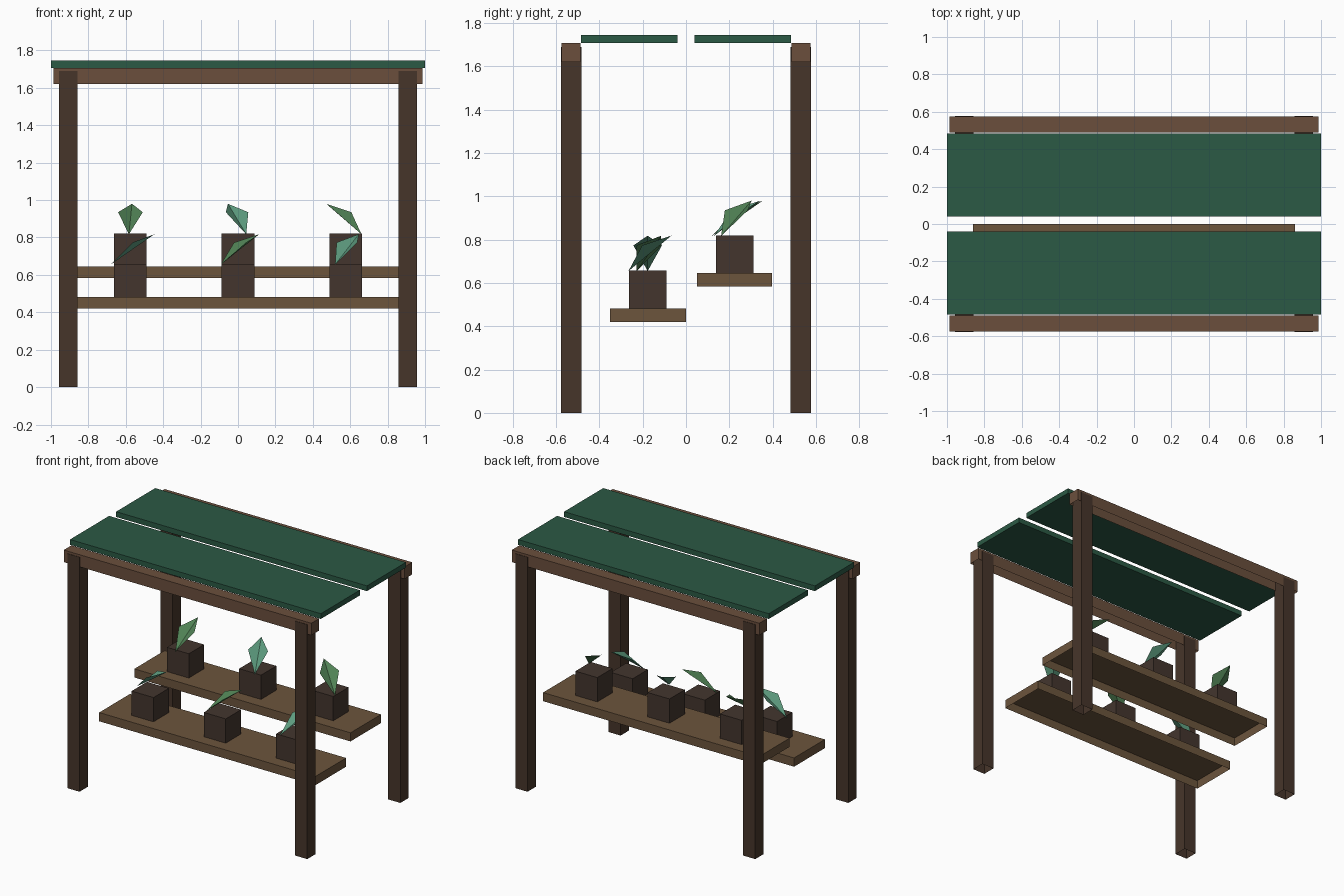
import bpy, bmesh, math

if "Cube" in bpy.data.objects:
    bpy.data.objects.remove(bpy.data.objects["Cube"])


def material(name, rgb):
    m = bpy.data.materials.new(name)
    m.diffuse_color = (*rgb, 1)
    m.use_nodes = True
    m.node_tree.nodes["Principled BSDF"].inputs["Base Color"].default_value = m.diffuse_color
    return m


POST = material("dark_wood", (0.062, 0.036, 0.023))
BEAM = material("red_wood", (0.145, 0.078, 0.046))
SHELF = material("shelf_wood", (0.15, 0.09, 0.046))
POT = material("pot_brown", (0.056, 0.036, 0.027))
PANEL = material("canopy_green", (0.024, 0.10, 0.058))
LEAVES = [material("leaf_teal", (0.11, 0.33, 0.21)),
          material("leaf_green", (0.08, 0.22, 0.09))]


def finish(bm, name, mat):
    me = bpy.data.meshes.new(name)
    bm.to_mesh(me)
    bm.free()
    me.materials.append(mat)
    ob = bpy.data.objects.new(name, me)
    bpy.context.collection.objects.link(ob)
    return ob


def box(name, x, y, z, mat, open_bottom=True):
    """Box from (min, max) ranges, optionally without its underside."""
    bm = bmesh.new()
    bmesh.ops.create_cube(bm, size=1)
    for v in bm.verts:
        v.co = [(r[0] + r[1]) / 2 + c * (r[1] - r[0]) for r, c in zip((x, y, z), v.co)]
    if open_bottom:
        bm.normal_update()
        down = [f for f in bm.faces if f.normal.z < -0.9]
        bmesh.ops.delete(bm, geom=down, context='FACES_ONLY')
    return finish(bm, name, mat)


def leaf(name, center, angle, mat):
    """Two triangles folded along a rising midrib."""
    bm = bmesh.new()
    base, tip, left, right = [bm.verts.new(p) for p in (
        (-0.105, 0, -0.003), (0.13, 0, 0.16), (0.012, 0.066, 0.115), (0.012, -0.066, 0.115))]
    bm.faces.new((base, tip, left))
    bm.faces.new((base, right, tip))
    ob = finish(bm, name, mat)
    ob.location = center
    ob.rotation_euler.z = angle


# Frame and canopy, mirrored front to back
for side, s in (("front", -1), ("back", 1)):
    def span(a, b):
        return tuple(sorted((a * s, b * s)))
    for hand, cx in (("left", -0.908), ("right", 0.908)):
        box(f"{side}_{hand}_post", (cx - 0.049, cx + 0.049), span(0.482, 0.578), (0, 1.69), POST)
    box(f"{side}_beam", (-0.987, 0.987), span(0.488, 0.575), (1.62, 1.707), BEAM)
    box(f"{side}_canopy_panel", (-1, 1), span(0.04, 0.485), (1.707, 1.745), PANEL, False)

# Two stepped shelves, each with three potted plants
i = 0
for label, y, z, pot_y in (("lower", (-0.35, 0.0), (0.42, 0.483), -0.177),
                           ("upper", (0.05, 0.397), (0.583, 0.645), 0.225)):
    box(f"{label}_shelf", (-0.862, 0.862), y, z, SHELF)
    top = z[1] + 0.175
    for k, cx in enumerate((-0.576, 0, 0.576)):
        box(f"{label}_pot_{k + 1}", (cx - 0.087, cx + 0.087),
            (pot_y - 0.087, pot_y + 0.087), (z[1], top), POT)
        leaf(f"{label}_leaf_{k + 1}", (cx, pot_y, top), i * 0.5, LEAVES[i % 2])
        i += 1
